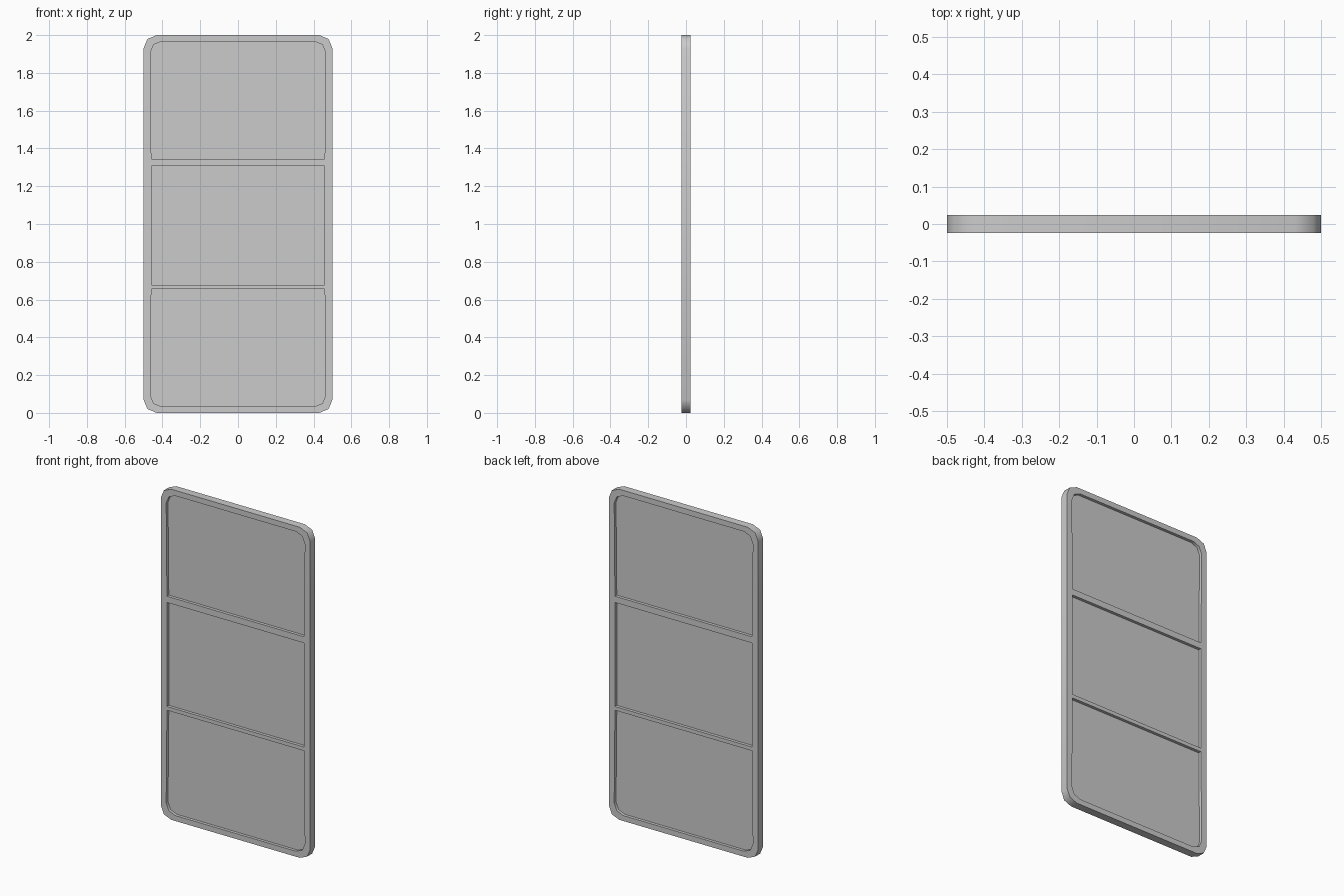
import bpy
import bmesh
from math import sin, cos, pi

cube = bpy.data.objects.get("Cube")
if cube:
    bpy.data.objects.remove(cube, do_unlink=True)

HALF_W, HEIGHT, HALF_T = 0.5, 2.0, 0.024
PANEL_T = 0.006

grey = bpy.data.materials.new("plain_grey")
grey.use_nodes = True
grey.diffuse_color = (0.6, 0.6, 0.6, 1)
grey.node_tree.nodes["Principled BSDF"].inputs["Base Color"].default_value = (0.6, 0.6, 0.6, 1)


def corner(x, z, radius, start, steps=2):
    """Points of a quarter arc whose square corner is at x, z (start in quarter turns)."""
    mid = (start + 0.5) * pi / 2
    cx = x - radius * (1 if cos(mid) > 0 else -1)
    cz = z - radius * (1 if sin(mid) > 0 else -1)
    angles = [(start + i / steps) * pi / 2 for i in range(steps + 1)]
    return [(cx + radius * cos(a), cz + radius * sin(a)) for a in angles]


def flip(points):
    return [(x, HEIGHT - z) for x, z in points]


def plate(name, outlines, half_thickness):
    """Extruded flat shape; outlines after the first cut openings."""
    curve = bpy.data.curves.new(name + "_outline", "CURVE")
    curve.dimensions = "2D"
    curve.fill_mode = "BOTH"
    curve.extrude = half_thickness
    for points in outlines:
        spline = curve.splines.new("POLY")
        spline.points.add(len(points) - 1)
        for p, (x, z) in zip(spline.points, points):
            p.co = (x, z, 0, 1)
        spline.use_cyclic_u = True
    helper = bpy.data.objects.new(name + "_helper", curve)
    bpy.context.collection.objects.link(helper)
    deps = bpy.context.evaluated_depsgraph_get()
    mesh = bpy.data.meshes.new_from_object(helper.evaluated_get(deps))
    bpy.data.objects.remove(helper, do_unlink=True)

    # Weld caps to walls and stand the plate upright
    bm = bmesh.new()
    bm.from_mesh(mesh)
    bmesh.ops.remove_doubles(bm, verts=bm.verts, dist=0.0001)
    for v in bm.verts:
        x, z, depth = v.co
        v.co = (x, -depth, z)
    bmesh.ops.recalc_face_normals(bm, faces=bm.faces)
    bm.to_mesh(mesh)
    bm.free()

    mesh.name = name
    mesh.materials.clear()
    mesh.materials.append(grey)
    obj = bpy.data.objects.new(name, mesh)
    bpy.context.collection.objects.link(obj)
    bpy.ops.object.select_all(action="DESELECT")
    obj.select_set(True)
    bpy.context.view_layer.objects.active = obj
    bpy.ops.object.shade_smooth_by_angle(angle=0.87)
    return obj


# Rounded outer edge
upper = corner(HALF_W, HEIGHT, 0.07, 0) + corner(-HALF_W, HEIGHT, 0.07, 1)
outer = upper + flip(upper)[::-1]

# Three openings: rounded end bays, square middle bay
top_bay = [(-0.459, 1.345), (0.459, 1.345)]
top_bay += corner(0.464, 1.967, 0.06, 0) + corner(-0.464, 1.967, 0.06, 1)
middle_bay = [(-0.459, 0.678), (0.459, 0.678), (0.459, 1.307), (-0.459, 1.307)]

plate("frame", [outer, top_bay, middle_bay, flip(top_bay)], HALF_T)

# Thin sheet recessed behind the frame on both faces
sheet = [(-0.48, 0.06), (-0.43, 0.015), (0.43, 0.015), (0.48, 0.06)]
plate("recessed_panel", [sheet + flip(sheet)[::-1]], PANEL_T)
